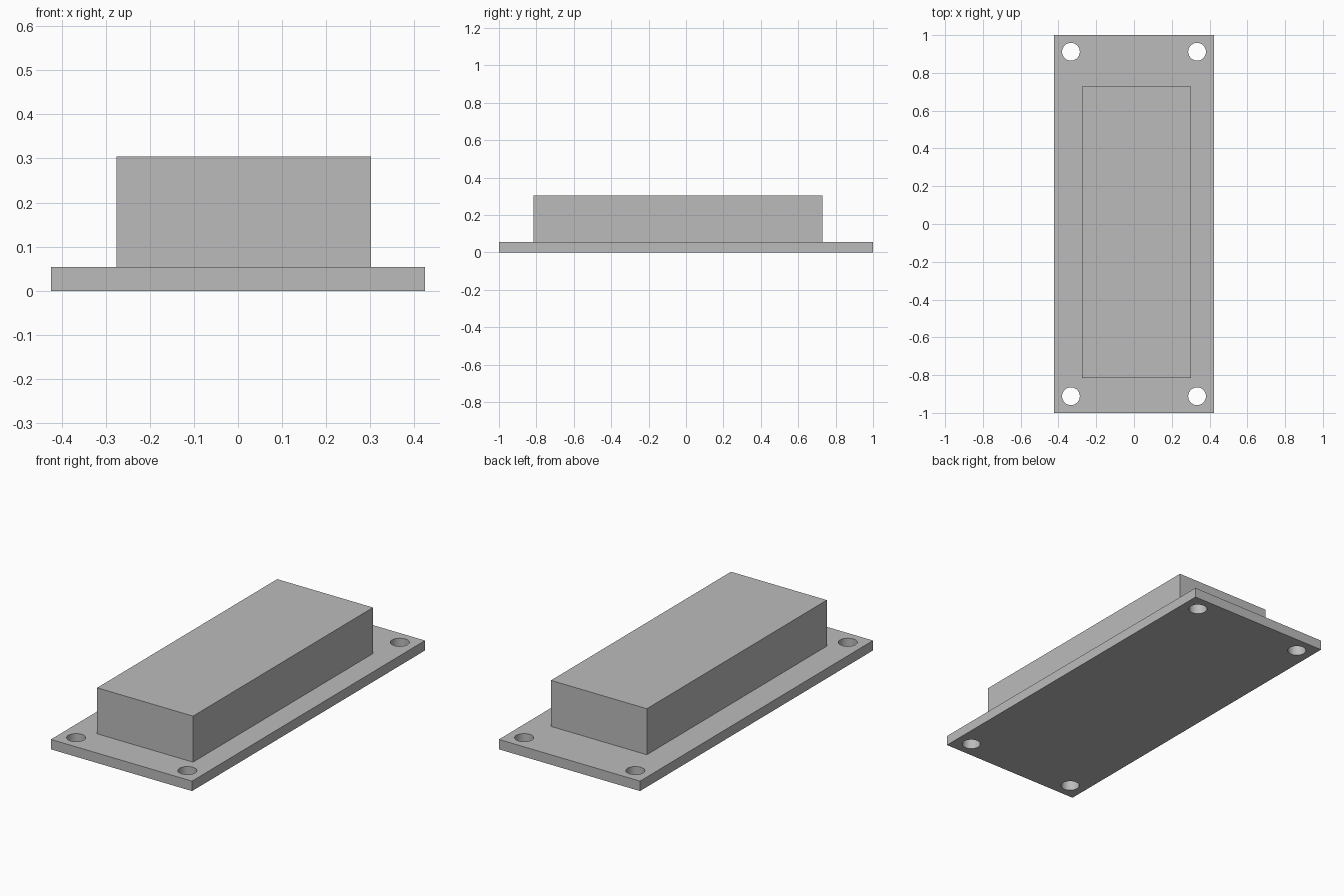
import bpy
import bmesh
from mathutils import Matrix, Vector

default = bpy.data.objects.get("Cube")
if default:
    bpy.data.objects.remove(default, do_unlink=True)

grey = bpy.data.materials.new("mid_grey")
grey.use_nodes = True
colour = (0.5, 0.5, 0.5, 1.0)
grey.diffuse_color = colour
grey.node_tree.nodes["Principled BSDF"].inputs["Base Color"].default_value = colour

PLATE_TOP = 0.054


def make_object(name, bm):
    mesh = bpy.data.meshes.new(name)
    bm.to_mesh(mesh)
    bm.free()
    mesh.materials.append(grey)
    obj = bpy.data.objects.new(name, mesh)
    bpy.context.collection.objects.link(obj)
    return obj


def make_box(name, low, high):
    low, high = Vector(low), Vector(high)
    bm = bmesh.new()
    place = Matrix.Translation((low + high) / 2) @ Matrix.Diagonal((*(high - low), 1))
    bmesh.ops.create_cube(bm, size=1, matrix=place)
    return make_object(name, bm)


# Mounting plate and the off-centre block standing on it
plate = make_box("base_plate", (-0.424, -1, 0), (0.424, 1, PLATE_TOP))
make_box("raised_block", (-0.275, -0.816, PLATE_TOP), (0.301, 0.729, 0.304))

# Four corner screw holes, cut by one hidden helper
bm = bmesh.new()
for x in (-0.334, 0.334):
    for y in (-0.912, 0.912):
        bmesh.ops.create_cone(bm, cap_ends=True, segments=48, radius1=0.047,
                              radius2=0.047, depth=0.2,
                              matrix=Matrix.Translation((x, y, PLATE_TOP / 2)))
cutter = make_object("hole_cutter", bm)
cutter.hide_render = True
cutter.hide_set(True)

holes = plate.modifiers.new("screw_holes", "BOOLEAN")
holes.operation = "DIFFERENCE"
holes.solver = "EXACT"
holes.object = cutter

# Bake the holes, then smooth their walls while keeping the rims sharp
bpy.ops.object.select_all(action="DESELECT")
plate.select_set(True)
bpy.context.view_layer.objects.active = plate
bpy.ops.object.modifier_apply(modifier=holes.name)
bpy.ops.object.shade_smooth_by_angle()
bpy.data.objects.remove(cutter, do_unlink=True)
